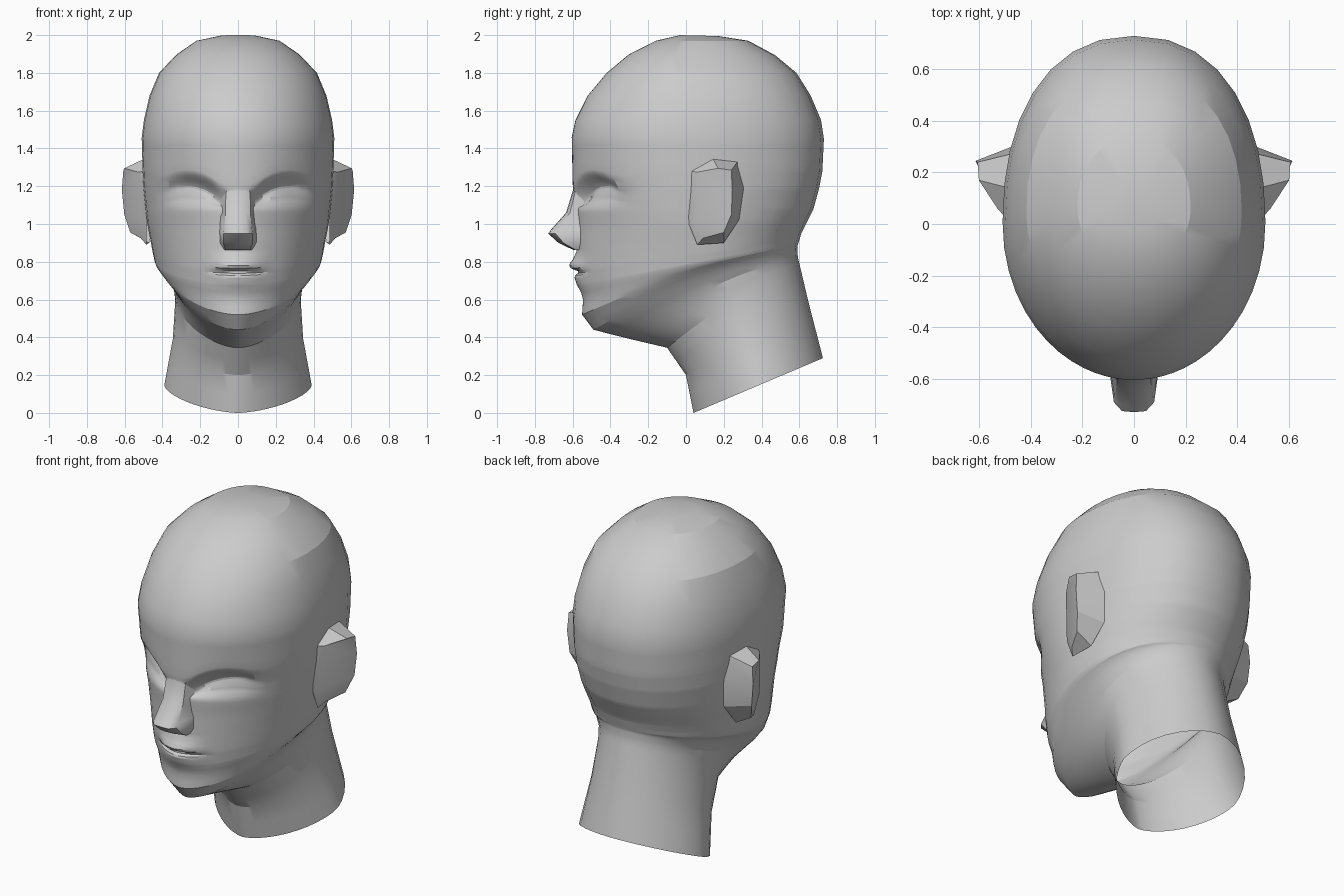
import bpy, bmesh
from math import sin, cos, pi, radians, copysign

cube = bpy.data.objects.get("Cube")
if cube:
    bpy.data.objects.remove(cube)

grey = bpy.data.materials.new("plain grey")
grey.use_nodes = True
grey.diffuse_color = (0.6, 0.6, 0.6, 1)
grey.node_tree.nodes["Principled BSDF"].inputs["Base Color"].default_value = (0.6, 0.6, 0.6, 1)


def finish(name, bm, angle):
    bmesh.ops.recalc_face_normals(bm, faces=bm.faces)
    mesh = bpy.data.meshes.new(name)
    bm.to_mesh(mesh)
    bm.free()
    mesh.materials.append(grey)
    ob = bpy.data.objects.new(name, mesh)
    bpy.context.collection.objects.link(ob)
    bpy.ops.object.select_all(action='DESELECT')
    ob.select_set(True)
    bpy.context.view_layer.objects.active = ob
    bpy.ops.object.shade_smooth_by_angle(angle=radians(angle))


def bridge(bm, a, b, closed=True):
    n = len(a)
    for i in range(n if closed else n - 1):
        j = (i + 1) % n
        bm.faces.new((a[i], a[j], b[j], b[i]))


def ramp(v, lo, hi):
    t = min(1, max(0, (v - lo) / (hi - lo)))
    return t * t * (3 - 2 * t)


def lookup(table, v):
    for (a, p), (b, q) in zip(table, table[1:]):
        if a <= v <= b:
            return p + (q - p) * (v - a) / (b - a)
    return 0


def power(v, n):
    return copysign(abs(v) ** (2 / n), v)


# Skull rings: front y, front z, back y, back z, half width, widest y, rows to next
SKULL = [
    (-.03, 2.0, .17, 1.995, .09, .06, 1),
    (-.16, 1.97, .33, 1.97, .22, .06, 1),
    (-.30, 1.9, .47, 1.895, .325, .05, 1),
    (-.42, 1.8, .585, 1.8, .418, .04, 1),
    (-.52, 1.68, .66, 1.68, .468, .03, 1),
    (-.585, 1.55, .715, 1.55, .498, .01, 1),
    (-.605, 1.46, .73, 1.45, .51, 0, 4),
]
# Face, jaw and neck rings add an upward bow and the roundness of front and back
FACE = [
    (-.60, 1.29, .722, 1.28, .505, 0, 10, 0, 1.9, 2.25),
    (-.59, 1.18, .705, 1.19, .5, 0, 10, 0, 1.78, 2.25),
    (-.585, 1.06, .675, 1.08, .488, 0, 3, 0, 1.75, 2.2),
    (-.58, .98, .645, 1.02, .48, .02, 3, 0, 1.75, 2.15),
    (-.58, .87, .61, .95, .463, .04, 8, 0, 1.78, 2.1),
    (-.578, .75, .6, .915, .45, .07, 7, 0, 1.82, 2),
    (-.565, .67, .595, .9, .44, .08, 2, 0, 1.85, 2),
    (-.545, .6, .592, .89, .43, .1, 2, .02, 1.85, 2),
    (-.55, .52, .59, .88, .415, .12, 2, .045, 1.8, 1.95),
    (-.49, .44, .59, .865, .385, .15, 2, .06, 1.7, 1.95),
    (-.3, .392, .592, .825, .345, .2, 2, .06, 1.7, 1.95),
    (-.1, .345, .605, .77, .332, .25, 2, .04, 1.7, 1.9),
    (0, .2, .65, .58, .345, .31, 2, .01, 1.7, 1.85),
    (.04, 0, .725, .29, .39, .385, 0, 0, 1.6, 1.75),
]
RINGS = [r + (0, 2, 2.25) for r in SKULL] + FACE
LIPS = [(.65, 0), (.68, -.012), (.715, -.018), (.733, -.01), (.746, .02),
        (.758, -.02), (.772, -.042), (.79, -.038), (.815, -.018), (.855, 0)]


def sculpt(x, y, z):
    """Push the front of the face in and out for brows, eyes and lips."""
    if y > -.1:
        return y, z
    ax = abs(x)
    drop = 1.285 - z
    socket = ramp(drop, 0, .09) * (1 - ramp(drop, .09, .22))
    socket *= ramp(ax, .05, .12) * (1 - ramp(ax, .27, .42))
    lid = ramp(drop, .085, .105) * (1 - ramp(drop, .13, .15))
    lid *= ramp(ax, .1, .17) * (1 - ramp(ax, .3, .4))
    y += .062 * socket - .008 * lid
    if ax < .15:
        y += lookup(LIPS, z) * (1 - (ax / .15) ** 2)
    # rows follow the arch of the brow
    arch = min(.08, 2.3 * (ax - .27) ** 2) * (1 - ramp(ax, .36, .5))
    z -= arch * ramp(z, 1.06, 1.2) * (1 - ramp(z, 1.29, 1.45))
    return y, z


HALF = 22
angles = [pi * (.42 * u + .58 * u * u) for u in (i / HALF for i in range(HALF + 1))]
angles += [2 * pi - a for a in reversed(angles[1:-1])]
bm = bmesh.new()
rows = []
for k, ring in enumerate(RINGS):
    nxt = RINGS[min(k + 1, len(RINGS) - 1)]
    steps = max(1, ring[6])
    for s in range(steps):
        fy, fz, by, bz, w, c, _, bow, nf, nb = [p + (q - p) * s / steps
                                                for p, q in zip(ring, nxt)]
        row = []
        for a in angles:
            n, depth = (nf, c - fy) if cos(a) > 0 else (nb, by - c)
            x = w * power(sin(a), n)
            y = c - depth * power(cos(a), n)
            t = min(1, max(0, (y - fy) / (by - fy)))
            z = fz + (bz - fz) * t + bow * sin(pi * t)
            row.append(bm.verts.new((x, *sculpt(x, y, z))))
        rows.append(row)
for a, b in zip(rows, rows[1:]):
    bridge(bm, a, b)
bm.faces.new(rows[0])
finish("head_and_neck", bm, 20)

# Nose: z, front y, front half width, root half width, root y
bm = bmesh.new()
rows = []
for z, fy, fw, rw, ry in [(1.26, -.585, .05, .08, -.55), (1.18, -.598, .064, .09, -.53),
                          (1.06, -.635, .066, .098, -.53), (.97, -.715, .074, .1, -.54),
                          (.95, -.73, .078, .1, -.54), (.9, -.675, .078, .1, -.54),
                          (.862, -.595, .066, .08, -.54)]:
    half = [(rw, ry), (fw, fy + (ry - fy) * .2), (fw * .6, fy + .004), (0, fy)]
    outline = [(-x, y) for x, y in half] + half[-2::-1]
    rows.append([bm.verts.new((x, y, z)) for x, y in outline])
for a, b in zip(rows, rows[1:]):
    bridge(bm, a, b, False)
bm.faces.new(rows[-1])
finish("nose", bm, 40)

# Ears: outline on the head, and the flared outer rim
ROOT = [(.01, 1.28), (.14, 1.35), (.28, 1.34), (.315, 1.2), (.28, 1.02),
        (.2, .9), (.06, .89), (.015, 1.0)]
RIM = [(.53, .06, 1.275), (.602, .17, 1.295), (.607, .24, 1.285), (.615, .245, 1.18),
       (.602, .24, 1.05), (.57, .2, .955), (.515, .09, .925), (.52, .05, 1.03)]
for name, side in (("left_ear", 1), ("right_ear", -1)):
    bm = bmesh.new()
    root = [bm.verts.new((side * (.485 - .3 * max(0, y - .15)), y, z)) for y, z in ROOT]
    rim = [bm.verts.new((side * x, y, z)) for x, y, z in RIM]
    bridge(bm, root, rim)
    for quad in ((0, 1, 2, 3), (0, 3, 4, 7), (7, 4, 5, 6)):
        bm.faces.new([rim[i] for i in quad])
    finish(name, bm, 20)
